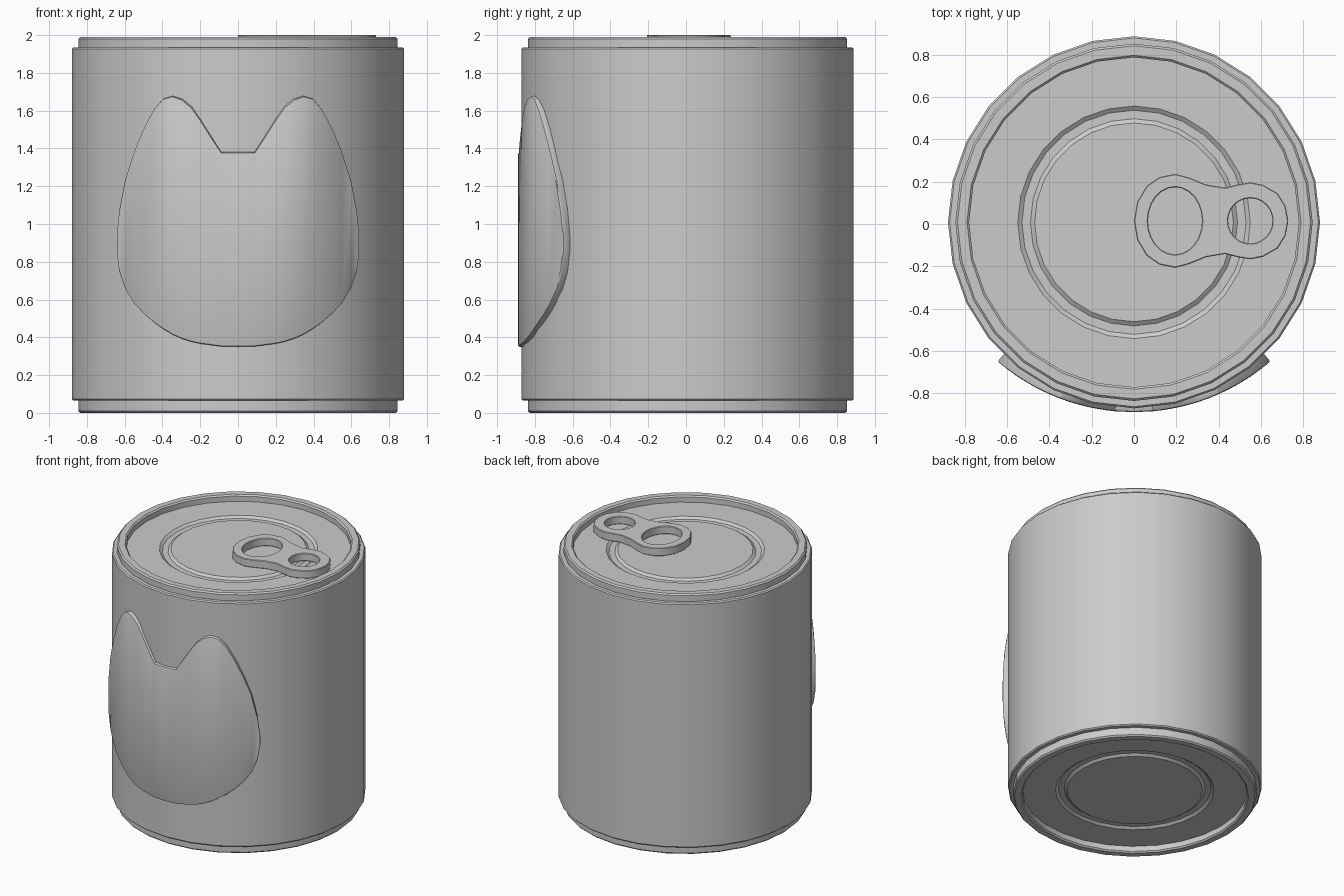
import bpy
import bmesh
from math import cos, sin, pi, sqrt

default_cube = bpy.data.objects.get("Cube")
if default_cube:
    bpy.data.objects.remove(default_cube, do_unlink=True)

SIDES = 28
CENTRE_Y = 0.008

grey = bpy.data.materials.new("plain grey")
grey.use_nodes = True
GREY = (0.6, 0.6, 0.6, 1)
grey.diffuse_color = GREY
grey.node_tree.nodes["Principled BSDF"].inputs["Base Color"].default_value = GREY


def finish(obj):
    """Apply modifiers or curve geometry, then shade smooth with sharp edges."""
    bpy.ops.object.select_all(action="DESELECT")
    obj.select_set(True)
    bpy.context.view_layer.objects.active = obj
    bpy.ops.object.convert(target="MESH")
    bpy.ops.object.shade_smooth_by_angle(angle=pi / 6)


def link(name, data):
    data.materials.append(grey)
    obj = bpy.data.objects.new(name, data)
    bpy.context.collection.objects.link(obj)
    return obj


def mesh_object(name, bm):
    mesh = bpy.data.meshes.new(name)
    bm.to_mesh(mesh)
    bm.free()
    return link(name, mesh)


def lathe(name, profile):
    """Turn a (radius, height) profile around the can axis."""
    bm = bmesh.new()
    rings = []
    for r, z in profile:
        count = SIDES if r else 1
        rings.append([bm.verts.new((r * cos(2 * pi * i / SIDES),
                                    r * sin(2 * pi * i / SIDES) + CENTRE_Y, z))
                      for i in range(count)])
    for low, high in zip(rings, rings[1:]):
        for i in range(SIDES):
            j = i + 1
            corners = [low[i % len(low)], low[j % len(low)],
                       high[j % len(high)], high[i % len(high)]]
            bm.faces.new(list(dict.fromkeys(corners)))
    finish(mesh_object(name, bm))


# Can wall with softened shoulders
BOTTOM, TOP = 0.065, 1.935
lathe("can_wall", [(0.84, BOTTOM), (0.872, BOTTOM), (0.88, BOTTOM + 0.008),
                   (0.88, TOP - 0.008), (0.872, TOP), (0.84, TOP)])

# Lids: raised rim, recessed panel and pressed ring groove (radius, depth)
lid = [(0.845, 0.07), (0.845, 0.01), (0.835, 0), (0.79, 0), (0.78, 0.01),
       (0.78, 0.05), (0.55, 0.05), (0.53, 0.065), (0.49, 0.065),
       (0.47, 0.05), (0, 0.05)]
lathe("top_lid", [(r, 1.99 - d) for r, d in lid])
lathe("bottom_lid", [(r, d) for r, d in reversed(lid)])

# Cat head badge: columns of (x, lower edge, upper edge), wrapped round the wall
half = [(0, 0.35, 1.38), (0.09, 0.352, 1.38), (0.13, 0.357, 1.44),
        (0.2, 0.366, 1.55), (0.25, 0.377, 1.62), (0.3, 0.393, 1.66),
        (0.35, 0.415, 1.677), (0.4, 0.445, 1.663), (0.45, 0.48, 1.605),
        (0.5, 0.522, 1.51), (0.55, 0.575, 1.39), (0.6, 0.655, 1.235),
        (0.63, 0.745, 1.08), (0.645, 0.86, 0.93)]
columns = [(-x, a, b) for x, a, b in reversed(half[1:])] + half
BADGE_RADIUS = 0.987
bm = bmesh.new()
pairs = []
for x, low, high in columns:
    y = BADGE_RADIUS - 0.89 - sqrt(BADGE_RADIUS ** 2 - x * x)
    pairs.append([bm.verts.new((x, y, z)) for z in (low, high)])
for left, right in zip(pairs, pairs[1:]):
    bm.faces.new((left[0], right[0], right[1], left[1]))
badge = mesh_object("cat_head_badge", bm)
solid = badge.modifiers.new("thickness", "SOLIDIFY")
solid.thickness = 0.06
solid.offset = -1
edge = badge.modifiers.new("soft edge", "BEVEL")
edge.width = 0.01
edge.segments = 2
edge.limit_method = "ANGLE"
edge.angle_limit = pi / 3
finish(badge)

# Pull tab: waisted outline with a finger hole and a rivet hole
side = [(0.015, 0.09), (0.06, 0.165), (0.12, 0.207), (0.195, 0.222),
        (0.26, 0.205), (0.34, 0.172), (0.43, 0.157), (0.49, 0.172),
        (0.55, 0.182), (0.61, 0.17), (0.68, 0.13), (0.717, 0.07)]
outline = [(0, 0)] + side + [(0.73, 0)] + [(x, -y) for x, y in reversed(side)]


def oval(cx, rx, ry, steps=24):
    return [(cx + rx * cos(2 * pi * i / steps), ry * sin(2 * pi * i / steps))
            for i in range(steps)]


curve = bpy.data.curves.new("pull_tab", "CURVE")
curve.dimensions = "2D"
curve.fill_mode = "BOTH"
curve.bevel_depth = 0.004
curve.offset = -0.004
curve.bevel_resolution = 0
curve.extrude = 0.026
for loop in (outline, oval(0.194, 0.128, 0.159), oval(0.55, 0.105, 0.107)):
    spline = curve.splines.new("POLY")
    spline.points.add(len(loop) - 1)
    for point, (x, y) in zip(spline.points, loop):
        point.co = (x, y, 0, 1)
    spline.use_cyclic_u = True
tab = link("pull_tab", curve)
tab.location = (0, 0.015, 1.97)
finish(tab)
